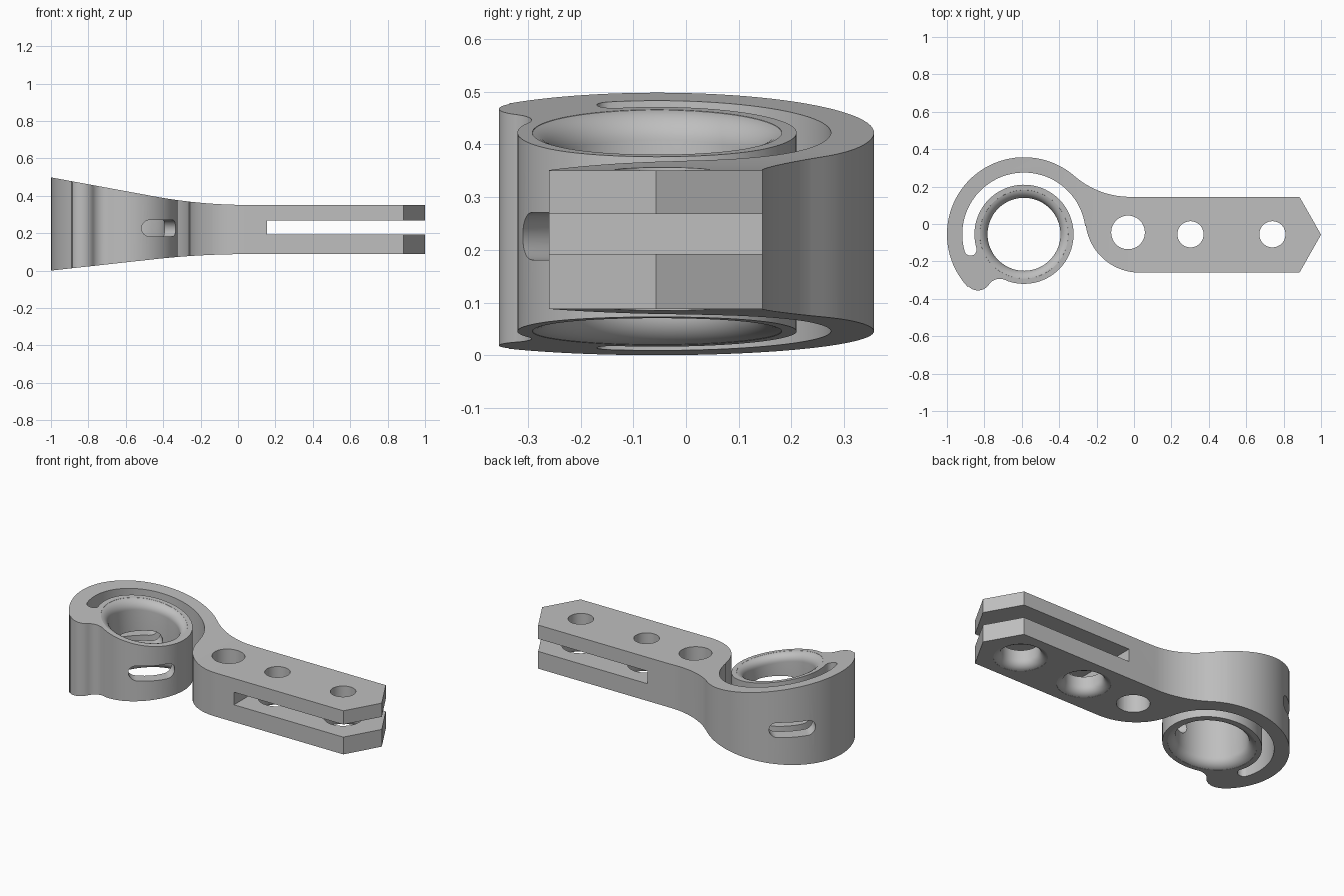
import bpy, bmesh
from math import radians, degrees, sin, cos, atan2, hypot, pi
from mathutils import Vector

default = bpy.data.objects.get("Cube")
if default:
    bpy.data.objects.remove(default, do_unlink=True)

RING = (-0.588, -0.055)       # centre of the eye
R_OUT, R_RING, R_GAP, R_BORE = 0.412, 0.265, 0.33, 0.195
ARM_TOP, ARM_BOTTOM = 0.351, 0.088


def arc(c, r, a, b, step=4):
    """Points on an arc from angle a to b in degrees."""
    n = max(2, round(abs(b - a) / step))
    angles = [radians(a + (b - a) * i / n) for i in range(n + 1)]
    return [(c[0] + r * cos(t), c[1] + r * sin(t)) for t in angles]


def heading(p, q):
    return degrees(atan2(q[1] - p[1], q[0] - p[0])) % 360


def flare(x):
    """Growth of the thickness towards the eye: flat, bend, then straight."""
    d = max(0.0, 0.05 - x)
    return d * d if d < 0.5 else d - 0.25


def top_z(x):
    return ARM_TOP + 0.184 * flare(x)


def bottom_z(x):
    return ARM_BOTTOM - 0.11 * flare(x)


def finish(name, bm):
    bmesh.ops.recalc_face_normals(bm, faces=bm.faces)
    mesh = bpy.data.meshes.new(name)
    bm.to_mesh(mesh)
    bm.free()
    ob = bpy.data.objects.new(name, mesh)
    bpy.context.collection.objects.link(ob)
    return ob


def prism(name, points, direction):
    bm = bmesh.new()
    face = bm.faces.new([bm.verts.new(p) for p in points])
    new = bmesh.ops.extrude_face_region(bm, geom=[face])["geom"]
    moved = [v for v in new if isinstance(v, bmesh.types.BMVert)]
    bmesh.ops.translate(bm, verts=moved, vec=direction)
    return finish(name, bm)


def loft(name, centre, rows, n=80):
    """Round cutter; each row is a radius and a height function of x."""
    bm = bmesh.new()
    loops = []
    for r, height in rows:
        loop = []
        for i in range(n):
            t = 2 * pi * i / n
            x = centre[0] + r * cos(t)
            loop.append(bm.verts.new((x, centre[1] + r * sin(t), height(x))))
        loops.append(loop)
    for a, b in zip(loops, loops[1:]):
        for i in range(n):
            j = (i + 1) % n
            bm.faces.new((a[i], a[j], b[j], b[i]))
    bm.faces.new(loops[0])
    bm.faces.new(loops[-1])
    return finish(name, bm)


def rounded_rim(r, f, surface, sign):
    """Rows of a rounded hole edge, from outside the surface inwards."""
    rows = [(r + f * 1.1, lambda x: surface(x) + sign * 0.03)]
    for deg in range(80, -1, -10):
        t = radians(deg)
        depth = f * (1 - sin(t))
        rows.append((r + f * (1 - cos(t)), lambda x, d=depth: surface(x) - sign * d))
    return rows


# Plan outline: pointed arm, outer wall, curled end, inner ring, open gap
fillet_c, fillet_r = (-0.02, 0.6), 0.455
to_fillet = heading(RING, fillet_c)
bump_c, bump_r = (-0.834, -0.285), 0.07
to_bump = heading(RING, bump_c)
notch_c, notch_r = (-0.718, -0.363), 0.07
heel_c, heel_r = (0.03, 0.03), 0.29
to_heel = heading(RING, heel_c)
gap_end = 196
mid, cap_r = (R_RING + R_GAP) / 2, (R_GAP - R_RING) / 2
cap_c = arc(RING, mid, gap_end, gap_end)[0]

outline = [(1, -0.057), (0.885, 0.145)]
outline += arc(fillet_c, fillet_r, 270, to_fillet + 180)
outline += arc(RING, R_OUT, to_fillet, to_bump)
outline += arc(bump_c, bump_r, to_bump, heading(bump_c, notch_c), 8)
outline += arc(notch_c, notch_r, heading(notch_c, bump_c), heading(notch_c, RING), 8)
outline += arc(RING, R_RING, heading(RING, notch_c), gap_end + 360)
outline += arc(cap_c, cap_r, gap_end + 180, gap_end, 15)
outline += arc(RING, R_GAP, gap_end, to_heel)
outline += arc(heel_c, heel_r, to_heel + 180, 270)
outline += [(0.885, -0.26)]
clean = []
for p in outline:
    if not clean or hypot(p[0] - clean[-1][0], p[1] - clean[-1][1]) > 0.002:
        clean.append(p)
body = prism("link_arm", [(x, y, -0.2) for x, y in clean], (0, 0, 1))

# Side profile that gives the flared thickness
xs = [-1.2] + [-0.45 + 0.5 * i / 16 for i in range(17)] + [1.2]
side = [(x, -1, top_z(x)) for x in xs] + [(x, -1, bottom_z(x)) for x in reversed(xs)]
thickness = prism("thickness_profile", side, (0, 2, 0))

# Bore with rounded rims at both ends
rim = 0.05
bore = loft("bore_cutter", RING, rounded_rim(R_BORE, rim, top_z, 1)
            + rounded_rim(R_BORE, rim, bottom_z, -1)[::-1])
cutters = [bore]

# Plain holes through the arm, and rounded recesses underneath
for x, y, r in ((-0.032, -0.045, 0.09), (0.302, -0.055, 0.07), (0.74, -0.055, 0.07)):
    cutters.append(loft("hole_cutter", (x, y), [(r, lambda x: -0.1), (r, lambda x: 0.6)], 48))
for x in (0.302, 0.74):
    rows = rounded_rim(0.105, 0.048, bottom_z, -1) + [(0.105, lambda x: 0.23)]
    cutters.append(loft("recess_cutter", (x, -0.055), rows, 64))

# Fork slot along the arm
cutters.append(prism("fork_cutter", [(0.155, -1, 0.192), (1.2, -1, 0.192),
                                     (1.2, -1, 0.268), (0.155, -1, 0.268)], (0, 2, 0)))

# Rounded window straight through the eye on the diagonal
along = Vector((1, -1, 0)).normalized()
across = Vector((1, 1, 0)).normalized()
start = Vector((RING[0], RING[1], 0.226)) - along * 0.6
stadium = arc((0.084, 0), 0.045, -90, 90, 10) + arc((-0.084, 0), 0.045, 90, 270, 10)
cutters.append(prism("window_cutter", [start + across * u + Vector((0, 0, v))
                                       for u, v in stadium], along * 1.2))

# Cut the body, then drop the cutters
for cutter in [thickness] + cutters:
    mod = body.modifiers.new(cutter.name, "BOOLEAN")
    mod.operation = "INTERSECT" if cutter is thickness else "DIFFERENCE"
    mod.solver = "EXACT"
    mod.object = cutter
    cutter.hide_render = True
bpy.context.view_layer.update()
graph = bpy.context.evaluated_depsgraph_get()
result = bpy.data.meshes.new_from_object(body.evaluated_get(graph))
body.modifiers.clear()
body.data = result
for cutter in [thickness] + cutters:
    bpy.data.objects.remove(cutter, do_unlink=True)

# One grey material
grey = bpy.data.materials.new("plain_grey")
grey.use_nodes = True
colour = (0.52, 0.52, 0.52, 1)
grey.diffuse_color = colour
grey.node_tree.nodes["Principled BSDF"].inputs["Base Color"].default_value = colour
body.data.materials.clear()
body.data.materials.append(grey)

bpy.ops.object.select_all(action="DESELECT")
body.select_set(True)
bpy.context.view_layer.objects.active = body
bpy.ops.object.shade_smooth_by_angle(angle=radians(30))
